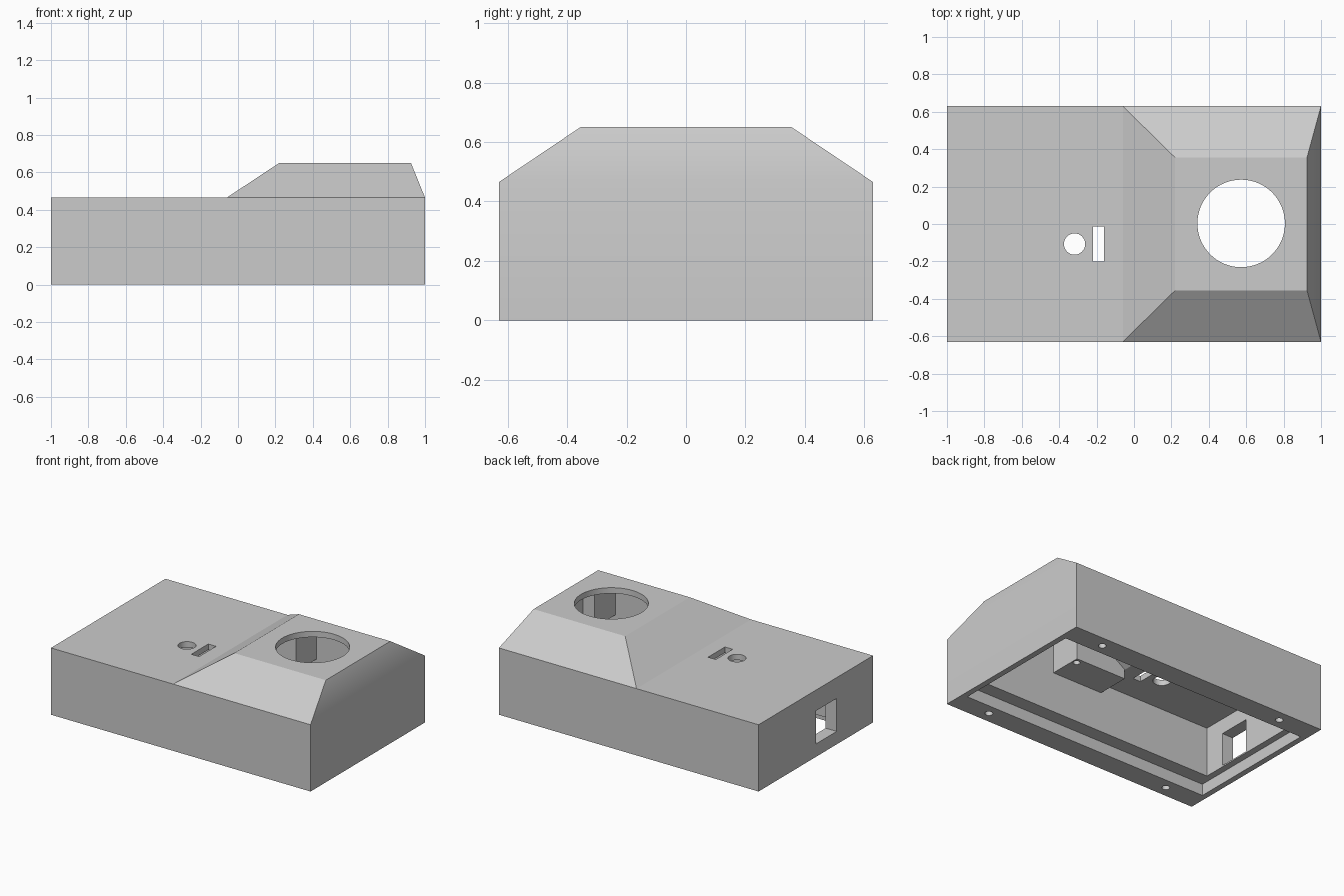
import bpy, bmesh, math
from mathutils import Matrix

cube = bpy.data.objects.get("Cube")
if cube:
    bpy.data.objects.remove(cube, do_unlink=True)

GREY = (0.6, 0.6, 0.6, 1)
mat = bpy.data.materials.new("plain grey")
mat.use_nodes = True
mat.diffuse_color = GREY
mat.node_tree.nodes["Principled BSDF"].inputs["Base Color"].default_value = GREY


def finish(name, bm):
    bmesh.ops.recalc_face_normals(bm, faces=bm.faces)
    me = bpy.data.meshes.new(name)
    bm.to_mesh(me)
    bm.free()
    ob = bpy.data.objects.new(name, me)
    bpy.context.collection.objects.link(ob)
    me.materials.append(mat)
    return ob


def prism(name, profile, y0, y1):
    """Extrude an x-z profile along y."""
    bm = bmesh.new()
    face = bm.faces.new([bm.verts.new((x, y0, z)) for x, z in profile])
    ext = bmesh.ops.extrude_face_region(bm, geom=[face])["geom"]
    bmesh.ops.translate(bm, vec=(0, y1 - y0, 0),
                        verts=[v for v in ext if isinstance(v, bmesh.types.BMVert)])
    return finish(name, bm)


def box(name, x0, x1, y0, y1, z0, z1):
    return prism(name, [(x0, z0), (x1, z0), (x1, z1), (x0, z1)], y0, y1)


def cylinder(name, x, y, z0, z1, r, sides):
    bm = bmesh.new()
    bmesh.ops.create_cone(bm, cap_ends=True, segments=sides, radius1=r, radius2=r,
                          depth=z1 - z0, matrix=Matrix.Translation((x, y, (z0 + z1) / 2)))
    return finish(name, bm)


def cut(ob, cutter):
    """Subtract the cutter from the part and discard it."""
    cutter.hide_render = True
    mod = ob.modifiers.new("cut", "BOOLEAN")
    mod.operation, mod.solver, mod.object = "DIFFERENCE", "EXACT", cutter
    bpy.context.view_layer.objects.active = ob
    bpy.ops.object.modifier_apply(modifier=mod.name)
    bpy.data.objects.remove(cutter, do_unlink=True)


W, DECK, ROOF = 0.63, 0.465, 0.65   # half depth, deck height, roof height
CAV = 0.38                          # half depth of the cavity

# Outer shell: box with a raised, sloped hood at the +x end
bm = bmesh.new()


def ring(points, z):
    return [bm.verts.new((x, y, z)) for x, y in points]


base = ring([(-1, -W), (1, -W), (1, W), (-1, W)], 0)
deck = ring([(-1, -W), (-0.06, -W), (1, -W), (1, W), (-0.06, W), (-1, W)], DECK)
roof = ring([(0.22, -0.355), (0.925, -0.355), (0.925, 0.355), (0.22, 0.355)], ROOF)
hood = deck[1:5]
bm.faces.new(base)
bm.faces.new([base[0], base[1], deck[2], deck[1], deck[0]])
bm.faces.new([base[1], base[2], deck[3], deck[2]])
bm.faces.new([base[2], base[3], deck[5], deck[4], deck[3]])
bm.faces.new([base[3], base[0], deck[0], deck[5]])
bm.faces.new([deck[0], deck[1], deck[4], deck[5]])
for i in range(4):
    j = (i + 1) % 4
    bm.faces.new([hood[i], hood[j], roof[j], roof[i]])
bm.faces.new(roof)
shell = finish("enclosure_shell", bm)

# Lid recess underneath and the cavity following the hood
cut(shell, box("lid_recess", -0.96, 0.96, -0.478, 0.478, -0.1, 0.08))
cut(shell, prism("cavity", [(-0.915, 0.05), (0.9, 0.05), (0.9, 0.61), (0.22, 0.61),
                            (-0.05, 0.425), (-0.915, 0.425)], -CAV, CAV))

# Openings: large round window, button hole, slot and cable port
cut(shell, cylinder("round_window", 0.573, 0.003, 0.55, 0.8, 0.234, 64))
cut(shell, cylinder("button_hole", -0.318, -0.107, 0.35, 0.6, 0.057, 32))
cut(shell, box("slot", -0.22, -0.16, -0.2, -0.013, 0.35, 0.6))
cut(shell, box("cable_port", -1.1, -0.85, -0.23, 0, 0.09, 0.32))

# Lid screw holes
for sx in (-1, 1):
    for sy in (-1, 1):
        cut(shell, cylinder("screw_hole", sx * 0.723, sy * 0.552, -0.1, 0.25, 0.025, 24))

# Mounting blocks hanging from the hood ceiling on both sides of the window
low = 0.36
profiles = {
    "inner": ([(-0.05, low), (0.34, low), (0.34, 0.62), (0.22, 0.62), (-0.05, 0.435)], 0.31),
    "outer": ([(0.81, low), (0.91, low), (0.91, 0.62), (0.81, 0.62)], 0.845),
}
parts = [shell]
for side, sy in (("left", 1), ("right", -1)):
    for where, (profile, hole_x) in profiles.items():
        block = prism(f"{where}_mounting_block_{side}", profile, sy * 0.15, sy * 0.385)
        cut(block, cylinder("block_hole", hole_x, sy * 0.19, 0.2, 0.55, 0.022, 24))
        parts.append(block)

# Smooth shading with sharp edges kept
bpy.ops.object.select_all(action="DESELECT")
for ob in parts:
    ob.select_set(True)
bpy.context.view_layer.objects.active = shell
bpy.ops.object.shade_smooth_by_angle(angle=math.radians(30))
